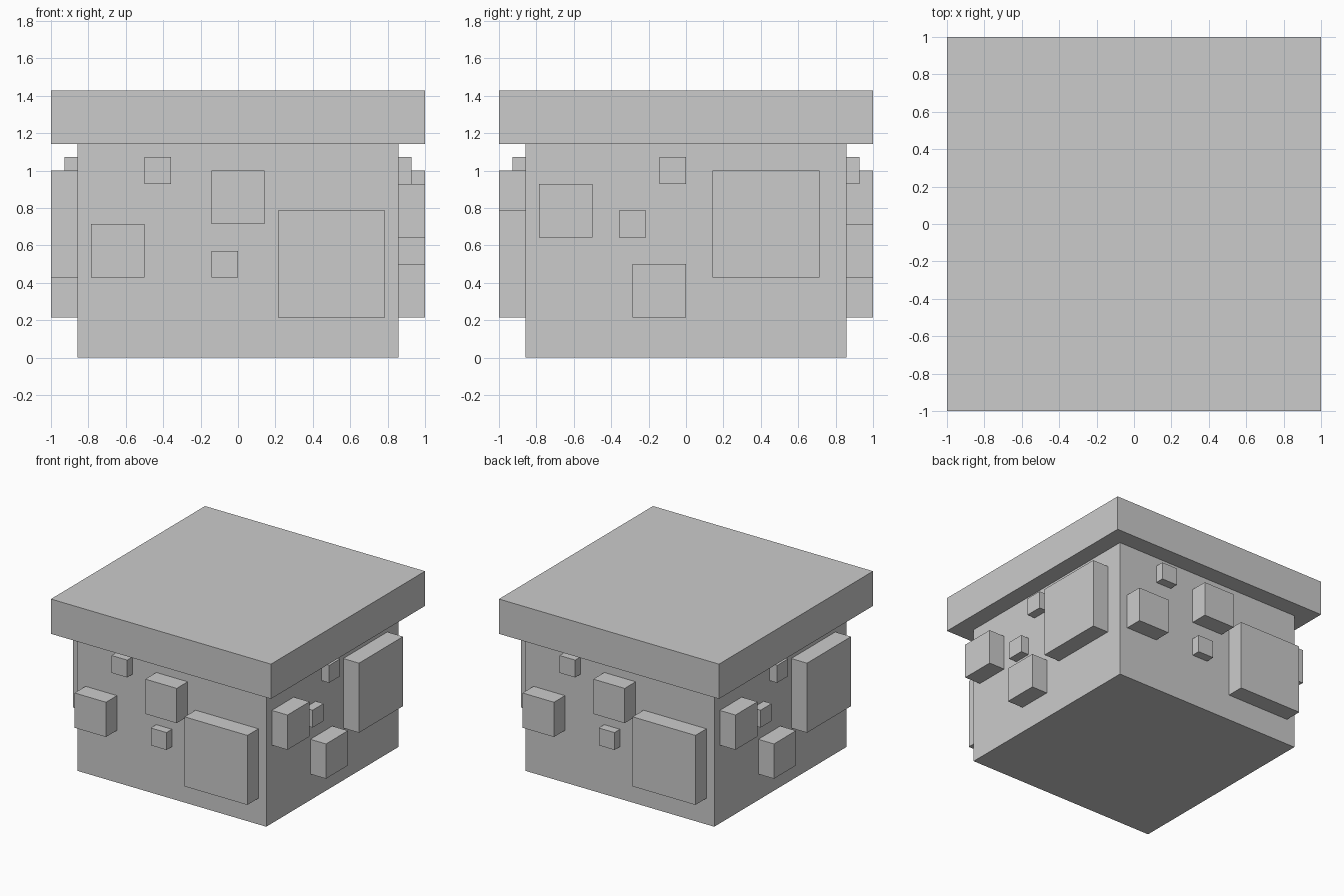
import bpy
from math import pi
from mathutils import Matrix

if "Cube" in bpy.data.objects:
    bpy.data.objects.remove(bpy.data.objects["Cube"])

U = 1 / 14  # the model sits on a grid of 14 units per half width


def box(name, lo, hi, turn=0.0):
    """Box between two grid corners, optionally turned about the z axis."""
    bpy.ops.mesh.primitive_cube_add(size=1)
    ob = bpy.context.object
    ob.name = name
    size = [(b - a) * U for a, b in zip(lo, hi)]
    centre = [(a + b) / 2 * U for a, b in zip(lo, hi)]
    ob.data.transform(Matrix.Rotation(turn, 4, 'Z')
                      @ Matrix.Translation(centre)
                      @ Matrix.Diagonal((*size, 1)))
    return ob


# Main body and overhanging lid
box("body", (-12, -12, 0), (12, 12, 16))
box("lid", (-14, -14, 16), (14, 14, 20))

# Raised square blocks per wall: (left, bottom, width), seen facing the wall
front_blocks = [(-7, 13, 2), (-2, 10, 4), (-11, 6, 4), (-2, 6, 2), (3, 3, 8)]
side_blocks = [(-2, 13, 2), (2, 6, 8), (-11, 9, 4), (-5, 9, 2), (-4, 3, 4)]

# Opposite walls carry the same pattern, turned half way round
walls = [("front", front_blocks, 0), ("right", side_blocks, pi / 2),
         ("back", front_blocks, pi), ("left", side_blocks, -pi / 2)]
for wall, blocks, turn in walls:
    for i, (x, z, w) in enumerate(blocks, 1):
        depth = 1 if w == 2 else 2
        box(f"{wall}_block_{i}", (x, -12 - depth, z), (x + w, -12, z + w), turn)
